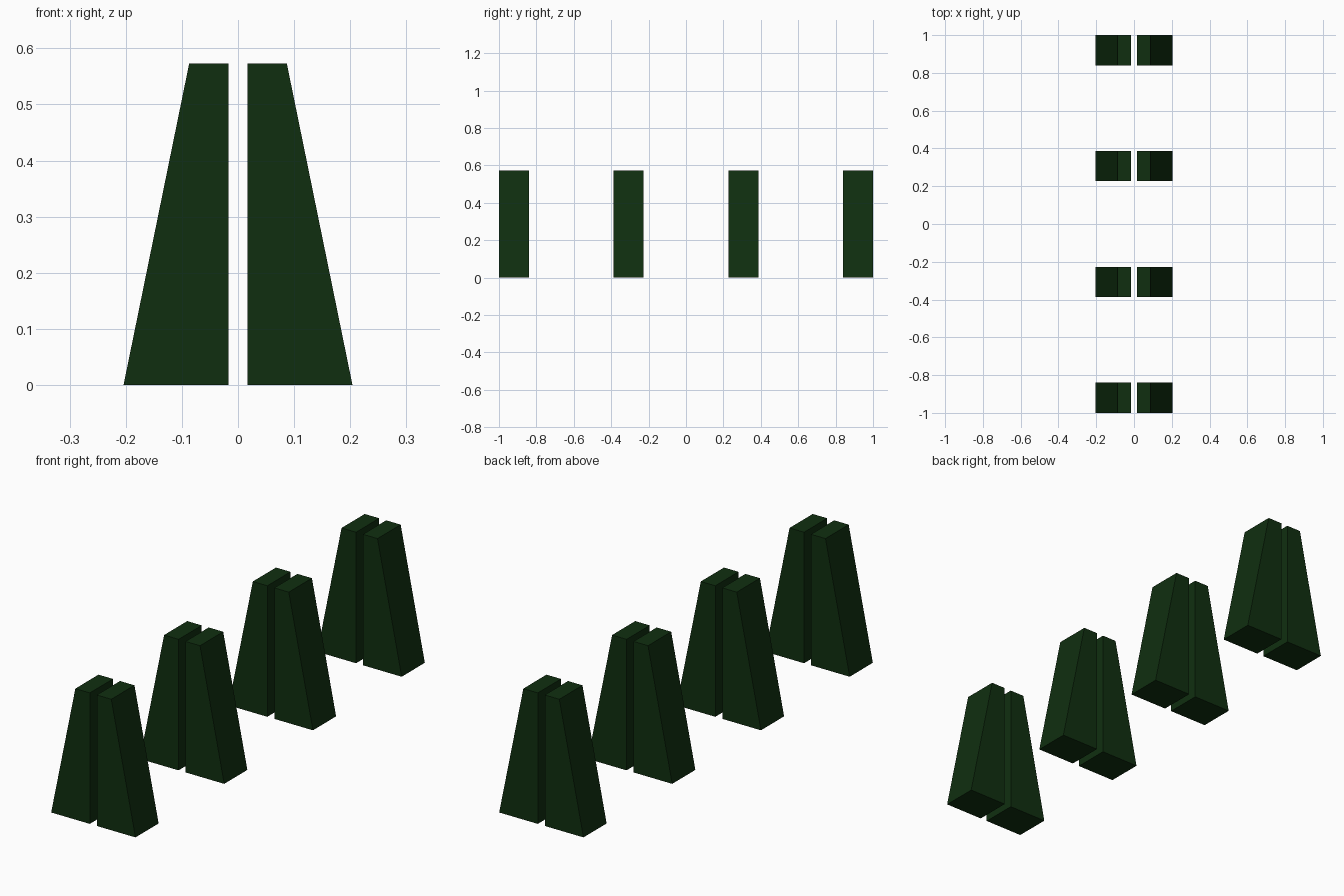
import bpy
import bmesh

cube = bpy.data.objects.get("Cube")
if cube:
    bpy.data.objects.remove(cube, do_unlink=True)

HEIGHT = 0.573
DEPTH = 0.16
INNER, TOP_OUTER, FOOT_OUTER = 0.017, 0.087, 0.204

# Single dark green paint
green = bpy.data.materials.new("dark_green")
color = (0.005, 0.028, 0.005, 1)
green.diffuse_color = color
green.use_nodes = True
green.node_tree.nodes["Principled BSDF"].inputs["Base Color"].default_value = color


def wedge_block(name, side, y):
    """Extrude a tapered profile; side is +1 for left, -1 for right."""
    profile = [(INNER, 0), (FOOT_OUTER, 0), (TOP_OUTER, HEIGHT), (INNER, HEIGHT)]
    bm = bmesh.new()
    face = bm.faces.new([bm.verts.new((side * x, -DEPTH / 2, z)) for x, z in profile])
    result = bmesh.ops.extrude_face_region(bm, geom=[face])
    verts = [v for v in result["geom"] if isinstance(v, bmesh.types.BMVert)]
    bmesh.ops.translate(bm, verts=verts, vec=(0, DEPTH, 0))
    bmesh.ops.recalc_face_normals(bm, faces=bm.faces)
    mesh = bpy.data.meshes.new(name)
    bm.to_mesh(mesh)
    bm.free()
    mesh.materials.append(green)
    block = bpy.data.objects.new(name, mesh)
    block.location.y = y
    bpy.context.collection.objects.link(block)


# Four evenly spaced pairs, from front to back
first = -1 + DEPTH / 2
pitch = -2 * first / 3
for i in range(4):
    for label, side in (("left", 1), ("right", -1)):
        wedge_block(f"{label}_support_{i + 1}", side, first + i * pitch)
